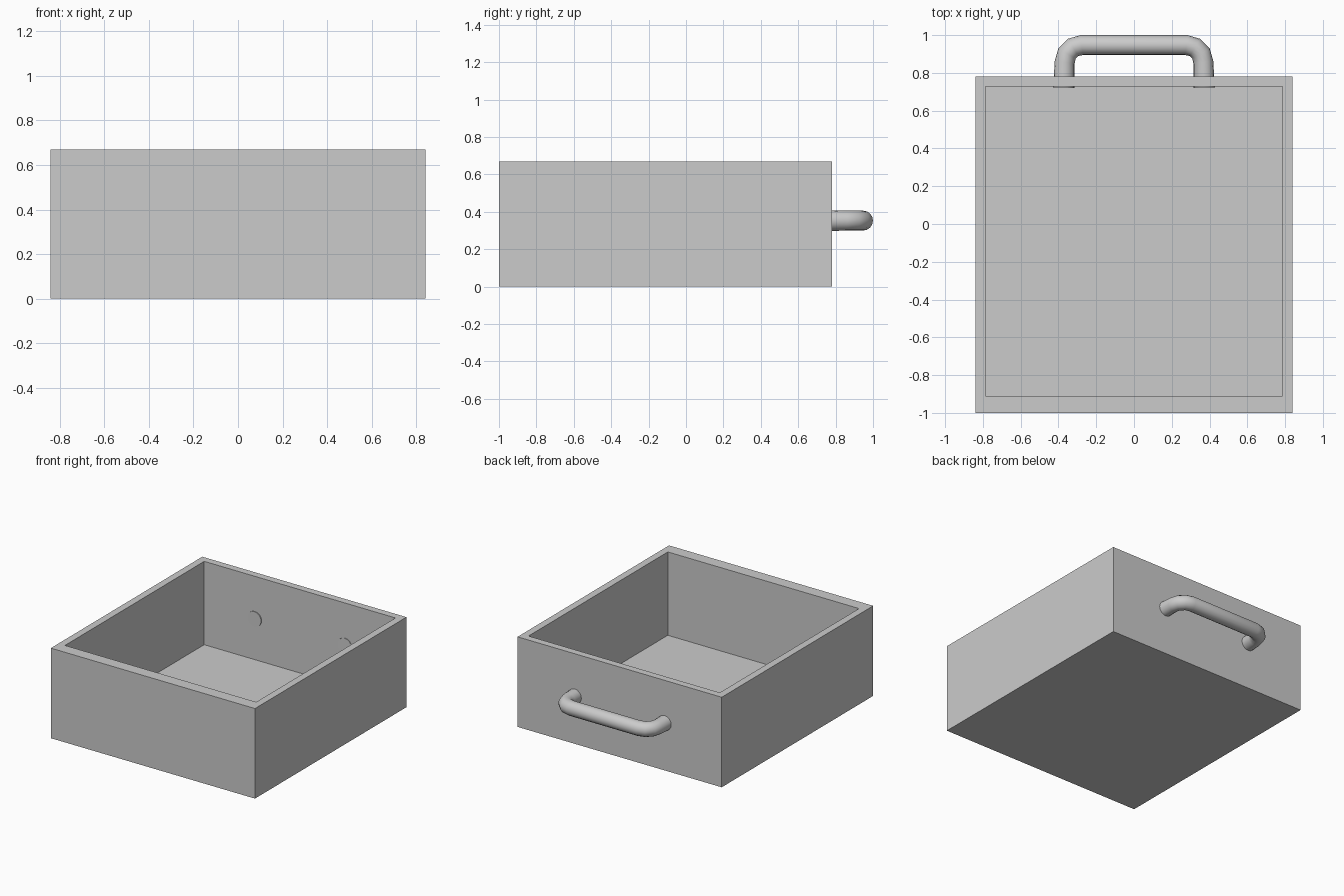
import bpy, bmesh
from math import sin, cos, pi, radians
from mathutils import Vector

if "Cube" in bpy.data.objects:
    bpy.data.objects.remove(bpy.data.objects["Cube"])

# Drawer box: solid block with the top inset into a cavity
X, Y0, Y1, H = 0.84, -1.0, 0.78, 0.67
IX, IY0, IY1, FLOOR = 0.787, -0.91, 0.727, 0.05

bm = bmesh.new()


def ring(x, y0, y1, z):
    return [bm.verts.new(p) for p in ((-x, y0, z), (x, y0, z), (x, y1, z), (-x, y1, z))]


rings = [ring(X, Y0, Y1, 0), ring(X, Y0, Y1, H), ring(IX, IY0, IY1, H), ring(IX, IY0, IY1, FLOOR)]
for a, b in zip(rings, rings[1:]):
    for i in range(4):
        j = (i + 1) % 4
        bm.faces.new((a[i], a[j], b[j], b[i]))
bm.faces.new(rings[0][::-1])
bm.faces.new(rings[-1])
bmesh.ops.recalc_face_normals(bm, faces=bm.faces)
mesh = bpy.data.meshes.new("drawer_box")
bm.to_mesh(mesh)
bm.free()
bpy.context.collection.objects.link(bpy.data.objects.new("drawer_box", mesh))

# Pull handle: round bar along a U path, legs pass through the back wall
R, BEND, CX, CY, CZ = 0.053, 0.09, 0.277, 0.857, 0.353
half = [(CX + BEND + 0.004, 0.722)]
half += [(CX + BEND * cos(a), CY + BEND * sin(a)) for a in (i * pi / 6 for i in range(4))]
path = half + [(-x, y) for x, y in reversed(half)]

curve = bpy.data.curves.new("handle", "CURVE")
curve.dimensions = "3D"
curve.bevel_depth = R
curve.bevel_resolution = 6
curve.use_fill_caps = True
spline = curve.splines.new("POLY")
spline.points.add(len(path) - 1)
for p, (x, y) in zip(spline.points, path):
    p.co = (x, y, CZ, 1)
spline.points[0].radius = spline.points[-1].radius = 1.07

handle = bpy.data.objects.new("handle", curve)
bpy.context.collection.objects.link(handle)
bpy.context.view_layer.objects.active = handle
handle.select_set(True)
bpy.ops.object.convert(target="MESH")
# Weld the end caps, then smooth the bar while keeping the cap edges sharp
bm = bmesh.new()
bm.from_mesh(handle.data)
bmesh.ops.remove_doubles(bm, verts=bm.verts, dist=0.0005)
bmesh.ops.recalc_face_normals(bm, faces=bm.faces)
bm.to_mesh(handle.data)
bm.free()
bpy.ops.object.shade_smooth_by_angle(angle=radians(50))
